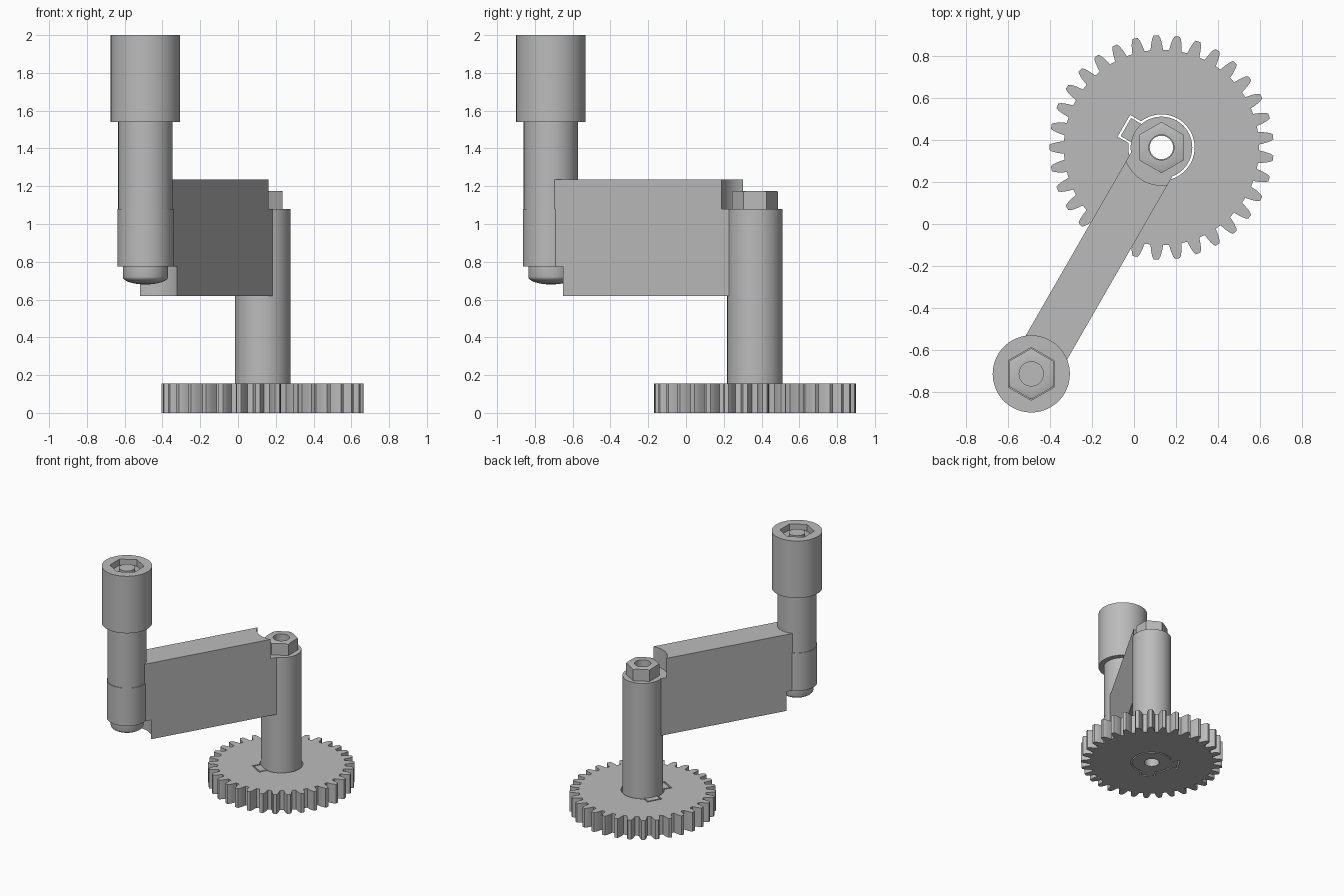
import bpy, bmesh
from math import sin, cos, asin, pi, radians, hypot, atan2
from mathutils import Matrix

if "Cube" in bpy.data.objects:
    bpy.data.objects.remove(bpy.data.objects["Cube"])

GEAR = (0.131, 0.365)       # axis of gear and shaft
HAND = (-0.49, -0.715)      # axis of handle
ARM_DIR = atan2(HAND[1] - GEAR[1], HAND[0] - GEAR[0])
ARM_LEN = hypot(HAND[0] - GEAR[0], HAND[1] - GEAR[1])

grey = bpy.data.materials.new("plain grey")
grey.use_nodes = True
colour = (0.5, 0.5, 0.5, 1)
grey.diffuse_color = colour
grey.node_tree.nodes["Principled BSDF"].inputs["Base Color"].default_value = colour


def finish(bm, name, centre):
    bmesh.ops.recalc_face_normals(bm, faces=bm.faces)
    mesh = bpy.data.meshes.new(name)
    bm.to_mesh(mesh)
    bm.free()
    mesh.materials.append(grey)
    ob = bpy.data.objects.new(name, mesh)
    ob.location = (*centre, 0)
    bpy.context.collection.objects.link(ob)
    return ob


def ring(r, n=72, turn=0.0):
    return [(r * cos(turn + 2 * pi * i / n), r * sin(turn + 2 * pi * i / n)) for i in range(n)]


def hexagon(r):
    return ring(r, 6, pi / 2)


def prism(name, centre, z0, z1, *loops):
    """Extrude an outline, with further outlines as holes."""
    bm = bmesh.new()
    for loop in loops:
        vs = [bm.verts.new((x, y, z0)) for x, y in loop]
        for a, b in zip(vs, vs[1:] + vs[:1]):
            bm.edges.new((a, b))
    bmesh.ops.triangle_fill(bm, use_beauty=True, edges=bm.edges[:])
    out = bmesh.ops.extrude_face_region(bm, geom=bm.faces[:], use_keep_orig=True)
    top = [v for v in out["geom"] if isinstance(v, bmesh.types.BMVert)]
    bmesh.ops.translate(bm, verts=top, vec=(0, 0, z1 - z0))
    return finish(bm, name, centre)


def lathe(name, centre, profile):
    """Spin a profile that starts and ends on the axis."""
    bm = bmesh.new()
    vs = [bm.verts.new((r, 0, z)) for r, z in profile]
    edges = [bm.edges.new(p) for p in zip(vs, vs[1:])]
    bmesh.ops.spin(bm, geom=vs + edges, cent=(0, 0, 0), axis=(0, 0, 1),
                   angle=2 * pi, steps=72)
    bmesh.ops.remove_doubles(bm, verts=bm.verts[:], dist=0.0001)
    return finish(bm, name, centre)


def boolean(ob, cutter, operation):
    mod = ob.modifiers.new("cut", "BOOLEAN")
    mod.object, mod.operation, mod.solver = cutter, operation, "EXACT"
    bpy.context.view_layer.update()
    graph = bpy.context.evaluated_depsgraph_get()
    ob.data = bpy.data.meshes.new_from_object(ob.evaluated_get(graph))
    ob.modifiers.clear()
    bpy.data.objects.remove(cutter)


def keyed(r, half, reach):
    """Circle with two square keys, one along the arm and one across it."""
    keys = [ARM_DIR - pi / 2, ARM_DIR]
    b = asin(half / r)
    pts = []
    for t, nxt in zip(keys, [keys[1], keys[0] + 2 * pi]):
        for y in (-half, half):
            pts.append((reach * cos(t) - y * sin(t), reach * sin(t) + y * cos(t)))
        start, stop = t + b, nxt - b
        n = max(4, round((stop - start) / radians(5)))
        for i in range(n + 1):
            a = start + (stop - start) * i / n
            pts.append((r * cos(a), r * sin(a)))
    return pts


def gear_outline(teeth=33):
    # radius and half thickness up one flank of a tooth
    flank = [(0.466, 0.030), (0.485, 0.0275), (0.504, 0.024), (0.522, 0.019), (0.535, 0.012)]
    pts = []
    for i in range(teeth):
        a = pi + 2 * pi * i / teeth
        for side, rows in ((-1, flank), (1, flank[::-1])):
            pts += [(r * cos(a + side * h / r), r * sin(a + side * h / r)) for r, h in rows]
    return pts


def nut(name, centre, z0, z1):
    ob = prism(name, centre, z0, z1, hexagon(0.122), ring(0.06, 48))
    cone = lathe("chamfer", centre, [(0, z0 - 0.1), (0.22, z0 - 0.1), (0.22, z1 - 0.06),
                                     (0.108, z1 + 0.003), (0, z1 + 0.003)])
    boolean(ob, cone, "INTERSECT")
    return ob


BORE = ring(0.056, 48)
parts = []

# Gear with a keyed hole, and the hollow shaft standing in it
parts.append(prism("gear", GEAR, 0, 0.155, gear_outline(), keyed(0.158, 0.06, 0.207)))
parts.append(prism("shaft_keyed_foot", GEAR, 0, 0.155, keyed(0.147, 0.05, 0.196), BORE))
parts.append(prism("shaft", GEAR, 0.155, 1.08, ring(0.147), BORE))
parts.append(nut("shaft_nut", GEAR, 1.08, 1.175))

# Flat arm, hollowed round both tubes and relieved at two opposite corners
bm = bmesh.new()
bmesh.ops.create_cube(bm, size=1, matrix=Matrix.Rotation(ARM_DIR, 4, "Z")
                      @ Matrix.Translation((ARM_LEN / 2, 0, 0.9275))
                      @ Matrix.Diagonal((ARM_LEN, 0.228, 0.615, 1)))
arm = finish(bm, "arm", GEAR)
for centre, r, z0, z1 in ((GEAR, 0.135, 0.5, 1.3), (HAND, 0.135, 0.5, 1.3),
                          (GEAR, 0.18, 1.08, 1.4), (HAND, 0.18, 0.4, 0.775)):
    boolean(arm, prism("cutter", centre, z0, z1, ring(r)), "DIFFERENCE")
parts.append(arm)

# Handle: socket, spindle and wide grip with a hexagonal recess
parts.append(prism("handle_socket", HAND, 0.775, 1.08, ring(0.148)))
parts.append(prism("handle_spindle", HAND, 1.08, 1.54, ring(0.144)))
parts.append(prism("grip", HAND, 1.54, 1.86, ring(0.184)))
parts.append(prism("grip_rim", HAND, 1.86, 2.0, ring(0.184), hexagon(0.126)))
parts.append(nut("grip_nut", HAND, 1.86, 1.955))
parts.append(prism("screw_end", HAND, 1.86, 1.985, ring(0.06, 48)))

# Domed screw head under the handle
dome = [(0.12 * sin(a), 0.72 - 0.04 * (cos(a) - cos(1.57)))
        for a in [1.57 * i / 8 for i in range(9)]]
parts.append(lathe("screw_head", HAND, dome + [(0.12, 0.775), (0, 0.775)]))

for ob in bpy.context.view_layer.objects:
    ob.select_set(ob in parts)
bpy.context.view_layer.objects.active = parts[0]
bpy.ops.object.shade_smooth_by_angle(angle=radians(30))
